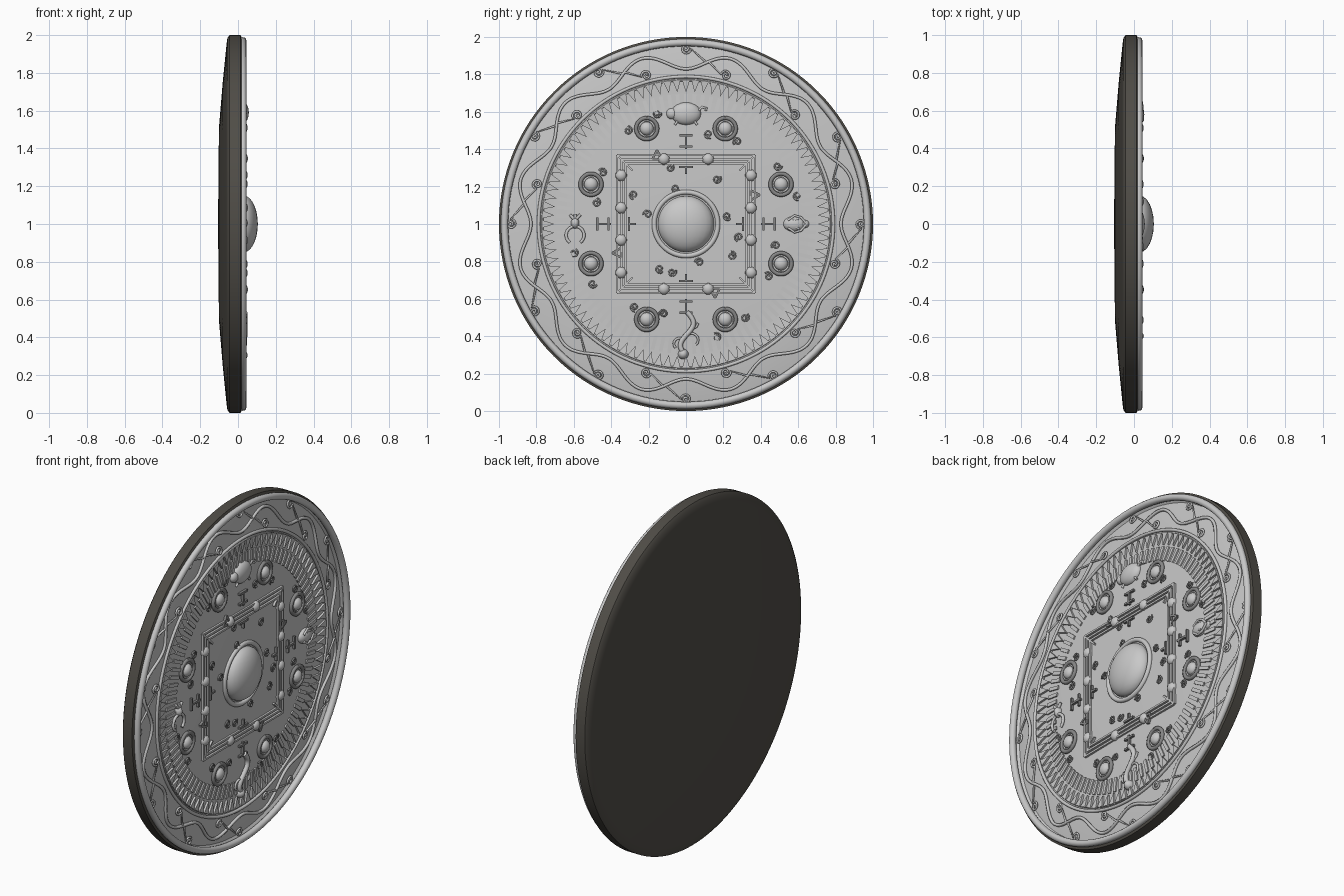
import bpy, bmesh, math
from math import sin, cos, pi, tau, radians
from mathutils import Matrix, Vector

if "Cube" in bpy.data.objects:
    bpy.data.objects.remove(bpy.data.objects["Cube"])


def material(name, rgb):
    m = bpy.data.materials.new(name)
    m.use_nodes = True
    m.diffuse_color = (*rgb, 1)
    bsdf = m.node_tree.nodes["Principled BSDF"]
    bsdf.inputs["Base Color"].default_value = (*rgb, 1)
    bsdf.inputs["Roughness"].default_value = 0.5
    return m


SILVER = material("silver", (0.58, 0.58, 0.58))
BACKING = material("dark bronze", (0.08, 0.074, 0.063))
SHADOW = material("tarnished silver", (0.24, 0.24, 0.24))

# Front surface profile: (radius, x)
FACE = [(0, .03), (.3, .028), (.6, .022), (.7, .016), (.785, .022), (.8, .022), (.95, -.004), (.985, .02)]


def surf(p):
    """Height of the front surface at a flat point (y, z from the centre)."""
    r = math.hypot(*p)
    for (r0, x0), (r1, x1) in zip(FACE, FACE[1:]):
        if r <= r1:
            return x0 + (x1 - x0) * (r - r0) / (r1 - r0)
    return FACE[-1][1]


def polar(r, a):
    return (r * sin(a), r * cos(a))


def turn(p, k):
    """Rotate a flat point by k quarter turns."""
    for _ in range(k):
        p = (p[1], -p[0])
    return p


def place(p, lift=0.0):
    return Vector((surf(p) + lift, p[0], p[1] + 1))


def finish(name, bm, mat, angle=35):
    bmesh.ops.recalc_face_normals(bm, faces=bm.faces)
    me = bpy.data.meshes.new(name)
    bm.to_mesh(me)
    bm.free()
    me.materials.append(mat)
    ob = bpy.data.objects.new(name, me)
    bpy.context.collection.objects.link(ob)
    if angle:
        bpy.ops.object.select_all(action='DESELECT')
        ob.select_set(True)
        bpy.context.view_layer.objects.active = ob
        bpy.ops.object.shade_smooth_by_angle(angle=radians(angle))
    return ob


def lathe(name, profile, mat, closed=False):
    bm = bmesh.new()
    vs = [bm.verts.new((x, 0, r + 1)) for r, x in profile]
    es = [bm.edges.new(e) for e in zip(vs, vs[1:])]
    if closed:
        es.append(bm.edges.new((vs[-1], vs[0])))
    bmesh.ops.spin(bm, geom=vs + es, cent=(0, 0, 1), axis=(1, 0, 0), angle=tau, steps=128)
    bmesh.ops.remove_doubles(bm, verts=bm.verts, dist=1e-5)
    return finish(name, bm, mat)


def ring(name, r, minor, x, mat):
    pts = [(r + minor * cos(i * tau / 12), x + minor * sin(i * tau / 12)) for i in range(12)]
    return lathe(name, pts, mat, closed=True)


def prisms(name, shapes, height, mat):
    """Raised flat-topped shapes standing on the face."""
    bm = bmesh.new()
    for pts in shapes:
        low = [bm.verts.new(place(p, -.008)) for p in pts]
        top = [bm.verts.new(place(p, height)) for p in pts]
        bm.faces.new(low)
        bm.faces.new(top)
        for i in range(len(pts)):
            j = (i + 1) % len(pts)
            bm.faces.new((low[i], low[j], top[j], top[i]))
    return finish(name, bm, mat, angle=0)


def strip(p, q, w):
    d = (Vector(q) - Vector(p)).normalized() * w / 2
    return [(p[0] - d.y, p[1] + d.x), (q[0] - d.y, q[1] + d.x),
            (q[0] + d.y, q[1] - d.x), (p[0] + d.y, p[1] - d.x)]


def balls(name, items, mat):
    """Items are (point, half width, half height, depth)."""
    bm = bmesh.new()
    for p, ry, rz, rx in items:
        m = Matrix.Translation(place(p)) @ Matrix.Diagonal((rx, ry, rz, 1))
        bmesh.ops.create_uvsphere(bm, u_segments=24, v_segments=14, radius=1, matrix=m)
    return finish(name, bm, mat, angle=60)


def tubes(name, paths, radius, mat, lift=.004, cyclic=False):
    cu = bpy.data.curves.new(name, 'CURVE')
    cu.dimensions = '3D'
    cu.bevel_depth = radius
    cu.bevel_resolution = 1
    cu.use_fill_caps = True
    for path in paths:
        s = cu.splines.new('POLY')
        s.points.add(len(path) - 1)
        for pt, p in zip(s.points, path):
            pt.co = (*place(p, lift), 1)
        s.use_cyclic_u = cyclic
    cu.materials.append(mat)
    ob = bpy.data.objects.new(name, cu)
    bpy.context.collection.objects.link(ob)
    bpy.ops.object.select_all(action='DESELECT')
    ob.select_set(True)
    bpy.context.view_layer.objects.active = ob
    bpy.ops.object.convert(target='MESH')


def spiral(c, r, start, turns=1.5, n=20):
    return [(c[0] + r * (1 - .8 * i / n) * sin(start + turns * tau * i / n),
             c[1] + r * (1 - .8 * i / n) * cos(start + turns * tau * i / n)) for i in range(n + 1)]


def arc(c, r, a0, a1, n=10):
    return [(c[0] + r * sin(a0 + (a1 - a0) * i / n), c[1] + r * cos(a0 + (a1 - a0) * i / n)) for i in range(n + 1)]


# Disc: dark back and edge, bright decorated face
lathe("disc_back", [(0, -.105), (.3, -.104), (.52, -.1), (.75, -.081), (.95, -.061), (.985, -.056),
                    (1, -.045), (1, .014), (.985, .02)], BACKING)
lathe("disc_face", FACE, SILVER)
ring("outer_rim", .97, .019, .026, SILVER)
ring("band_ring_outer", .788, .009, .026, SILVER)
ring("band_ring_inner", .768, .005, .024, SILVER)

# Central boss
ring("boss_collar", .17, .013, .032, SILVER)
balls("centre_boss", [((0, 0), .15, .15, .075)], SILVER)

# Tooth ring and hatched ring
N = 96
STEP = tau / N
prisms("tooth_ring", [[polar(.77, (i - .42) * STEP), polar(.77, (i + .42) * STEP), polar(.705, i * STEP)]
                      for i in range(N)], .012, SILVER)
prisms("hatched_ring", [strip(polar(.615, i * STEP), polar(.695, i * STEP), .02) for i in range(N)], .008, SILVER)

# Wavy vine with curls on both sides
tubes("wavy_vine", [[polar(.872 - .043 * cos(12 * a), a) for a in (i * tau / 360 for i in range(360))]],
      .009, SILVER, lift=.007, cyclic=True)
curls = []
for k in range(24):
    a = k * tau / 24
    outer = k % 2 == 0
    c = polar(.936 if outer else .822, a)
    sp = spiral(c, .027, a + (pi / 2 if outer else -pi / 2))
    curls.append([polar(.874, a + (.12 if outer else -.12))] + sp)
tubes("vine_curls", curls, .006, SILVER, lift=.009)

# Square frame with corner diagonals and studs
rails = []
for k in range(4):
    for d in (.368, .345, .323):
        rails.append(strip(turn((-d, d), k), turn((d, d), k), .011))
    rails.append(strip(turn((.285, .285), k), turn((.365, .365), k), .01))
prisms("square_frame", rails, .013, SILVER)
studs = [(s * .347, z) for s in (-1, 1) for z in (-.26, -.086, .086, .26)]
studs += [(y, s * .347) for s in (-1, 1) for y in (-.118, .118)]
balls("frame_studs", [(p, .031, .031, .026) for p in studs], SILVER)

# Marks on the four sides: inner T, outer double bar, and angle mark
marks = []
MARK_LINES = [((-.038, .305), (.038, .305)), ((0, .305), (0, .268)),
              ((-.036, .415), (.036, .415)), ((-.036, .475), (.036, .475)), ((0, .40), (0, .475)),
              ((-.18, .345), (-.155, .395)), ((-.155, .395), (-.13, .35)), ((-.18, .345), (-.15, .345))]
for k in range(4):
    marks += [strip(turn(p, k), turn(q, k), .012) for p, q in MARK_LINES]
prisms("side_marks", marks, .014, SHADOW)

# Eight nipples with collars
nipples = [(s * y, t * z) for s in (-1, 1) for t in (-1, 1) for y, z in ((.21, .51), (.508, .212))]
tubes("nipple_collars", [arc(p, .057, 0, tau, 28) for p in nipples], .012, SHADOW)
tubes("nipple_inner_rings", [arc(p, .041, 0, tau, 28) for p in nipples], .005, SILVER)
balls("nipples", [(p, .036, .036, .028) for p in nipples], SILVER)

# Small scrolls scattered over the field
scrolls = [(-.31, .5), (-.155, .59), (.12, .48), (.275, .44), (-.445, .275), (-.48, .115), (.49, .31),
           (.595, .15), (.48, -.115), (.44, -.28), (-.6, -.155), (-.5, -.32), (-.275, -.445), (-.12, -.48),
           (.165, -.605), (.315, -.5), (-.055, .19), (-.28, .155), (-.205, .052), (-.085, .3), (.165, .24),
           (.22, .042), (.283, -.07), (.07, -.205), (.245, -.17), (-.075, -.258), (-.14, -.24)]
tubes("small_scrolls", [spiral(p, .024, i * 1.3, 1.4, 14) for i, p in enumerate(scrolls)], .005, SHADOW)

# Tortoise at the top
balls("tortoise", [((0, .59), .08, .06, .035), ((-.075, .59), .03, .03, .025)], SILVER)
tubes("tortoise_limbs", [[(.06, .6), (.085, .625), (.11, .62), (.105, .605)],
                         [(-.045, .55), (-.06, .53)], [(.045, .55), (.06, .53)]], .007, SILVER, lift=.008)

# Bird on the left-hand side of the body
balls("bird", [((.58, 0), .06, .042, .032), ((.63, 0), .03, .022, .024)], SILVER)
tubes("bird_wings", [[(.545, s * .02), (.58, s * .045), (.615, s * .035), (.645, 0)] for s in (-1, 1)]
      + [[(.57, .025), (.6, .02), (.575, -.015), (.605, -.025)]], .007, SILVER, lift=.022)

# Clawed beast opposite the bird
balls("beast", [((-.593, .005), .022, .03, .03)], SILVER)
claws = [arc((-.593, -.06), .048, s * .25, s * 2.5) for s in (-1, 1)]
horns = [[(-.593, .02), (-.593 + s * .028, .05)] for s in (-1, 0, 1)]
tubes("beast_limbs", claws + horns, .009, SILVER, lift=.01)

# Serpent at the bottom
body = [(.035 * sin(t * 5.5) + .005, -.47 - .21 * t) for t in (i / 20 for i in range(21))]
tubes("serpent_body", [body], .015, SILVER, lift=.012)
balls("serpent_head", [((-.015, -.695), .028, .028, .035)], SILVER)
tubes("serpent_limbs", [arc((-.035, -.64), .03, -2.4, .6), arc((.03, -.62), .035, -.4, 2.4),
                        [(.015, -.57), (.055, -.55), (.065, -.53)]], .007, SILVER, lift=.008)
